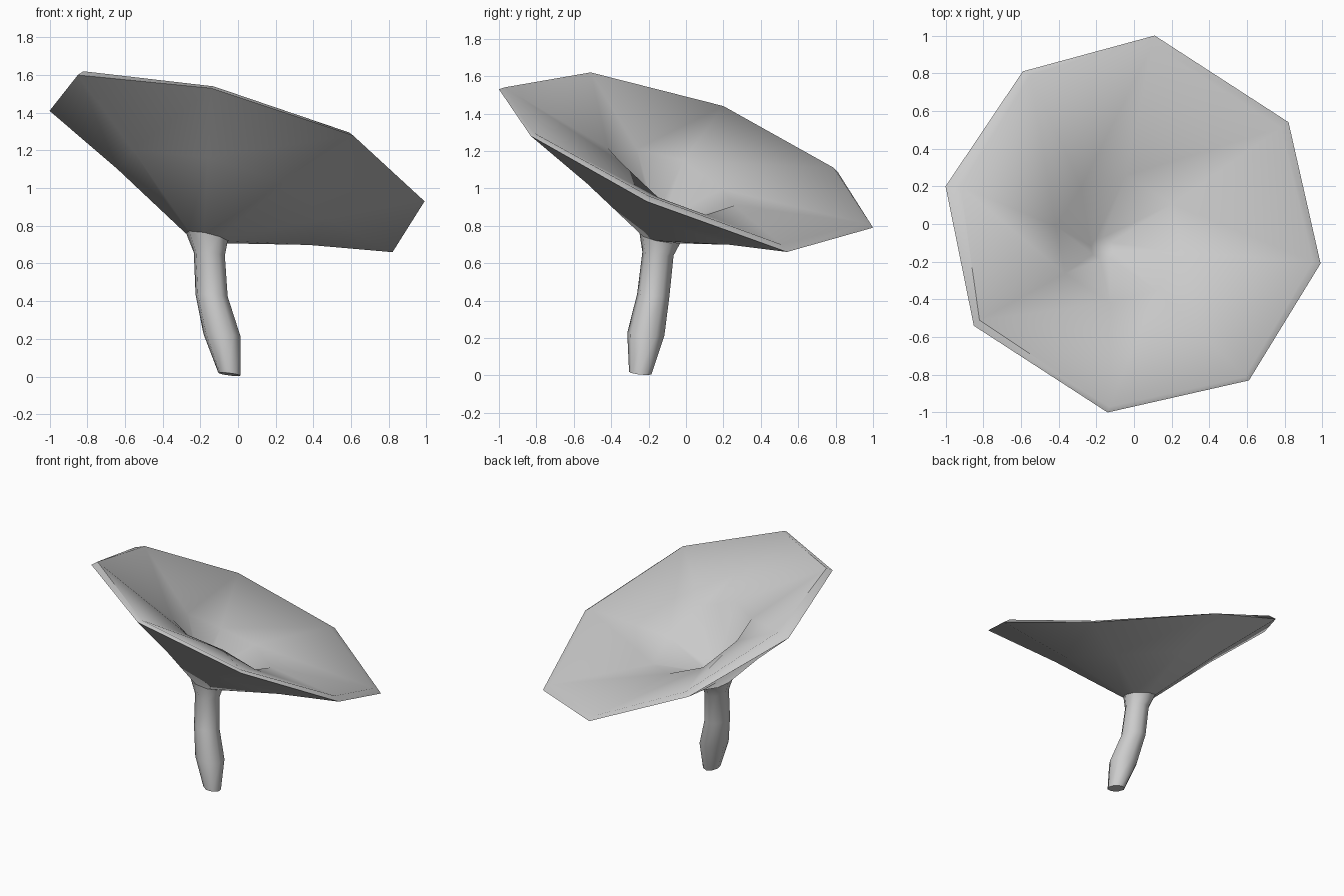
import bpy, bmesh, math
from mathutils import Vector

if "Cube" in bpy.data.objects:
    bpy.data.objects.remove(bpy.data.objects["Cube"])

# Outer rim corners of the tilted funnel cap, counter-clockwise from +x
RIM = [Vector(p) for p in (
    (0.99, -0.21, 0.93), (0.82, 0.54, 0.66), (0.11, 1.0, 0.79), (-0.59, 0.81, 1.09),
    (-1.0, 0.20, 1.41), (-0.85, -0.54, 1.60), (-0.14, -1.0, 1.53), (0.61, -0.83, 1.28))]
# Step from each rim corner to the inner lip, and the bulge of the inner wall there
LIP = [Vector(p) for p in (
    (-0.04, 0.01, 0.03), (-0.04, -0.03, 0.04), (-0.01, -0.05, 0.025), (0.04, -0.02, 0.02),
    (0.08, 0.0, 0.03), (0.03, 0.03, 0.02), (0.01, 0.03, 0.01), (-0.02, 0.02, 0.015))]
BULGE = (0.0, -0.03, -0.02, -0.04, 0.0, 0.0, 0.04, 0.08)
TILT = (-0.36, -0.32)
ANGLES = [math.atan2(p.y, p.x) for p in RIM]


def ring(cx, cy, cz, r, k=1.0):
    """Eight-sided ring, sheared to follow k times the tilt of the cap."""
    out = []
    for a in ANGLES:
        dx, dy = r * math.cos(a), r * math.sin(a)
        out.append(Vector((cx + dx, cy + dy, cz + k * (TILT[0] * dx + TILT[1] * dy))))
    return out


def loft(name, rings, angle):
    """Skin a list of rings and close both ends."""
    bm = bmesh.new()
    rows = [[bm.verts.new(p) for p in r] for r in rings]
    n = len(ANGLES)
    for lo, hi in zip(rows, rows[1:]):
        for i in range(n):
            j = (i + 1) % n
            bm.faces.new((lo[i], lo[j], hi[j], hi[i]))
    bm.faces.new(rows[0][::-1])
    bm.faces.new(rows[-1])
    bmesh.ops.recalc_face_normals(bm, faces=bm.faces)
    me = bpy.data.meshes.new(name)
    bm.to_mesh(me)
    bm.free()
    ob = bpy.data.objects.new(name, me)
    bpy.context.collection.objects.link(ob)
    me.shade_smooth()
    me.set_sharp_from_angle(angle=math.radians(angle))
    return ob


# Funnel cap: outer wall, bevelled rim, flared inner wall and throat
neck = ring(-0.165, -0.137, 0.74, 0.115, 0.6)
outer = [a.lerp(b, 0.5) + Vector((0, 0, 0.015)) for a, b in zip(neck, RIM)]
lip = [p + d for p, d in zip(RIM, LIP)]
inner = [p + Vector((0, 0, b)) for p, b in zip(ring(-0.08, -0.08, 1.05, 0.34), BULGE)]
bowl = ring(-0.17, -0.13, 0.83, 0.06)
loft("funnel_cap", [neck, outer, RIM, lip, inner, bowl], 55)

# Crooked stem, narrowing at the foot and flaring into the cap
stem = [ring(-0.045, -0.245, 0.012, 0.060, 0.35),
        ring(-0.085, -0.215, 0.22, 0.100, 0.2),
        ring(-0.140, -0.175, 0.43, 0.087, 0.2),
        ring(-0.152, -0.150, 0.65, 0.084, 0.3),
        ring(-0.165, -0.137, 0.745, 0.114, 0.6)]
loft("stem", stem, 50)
